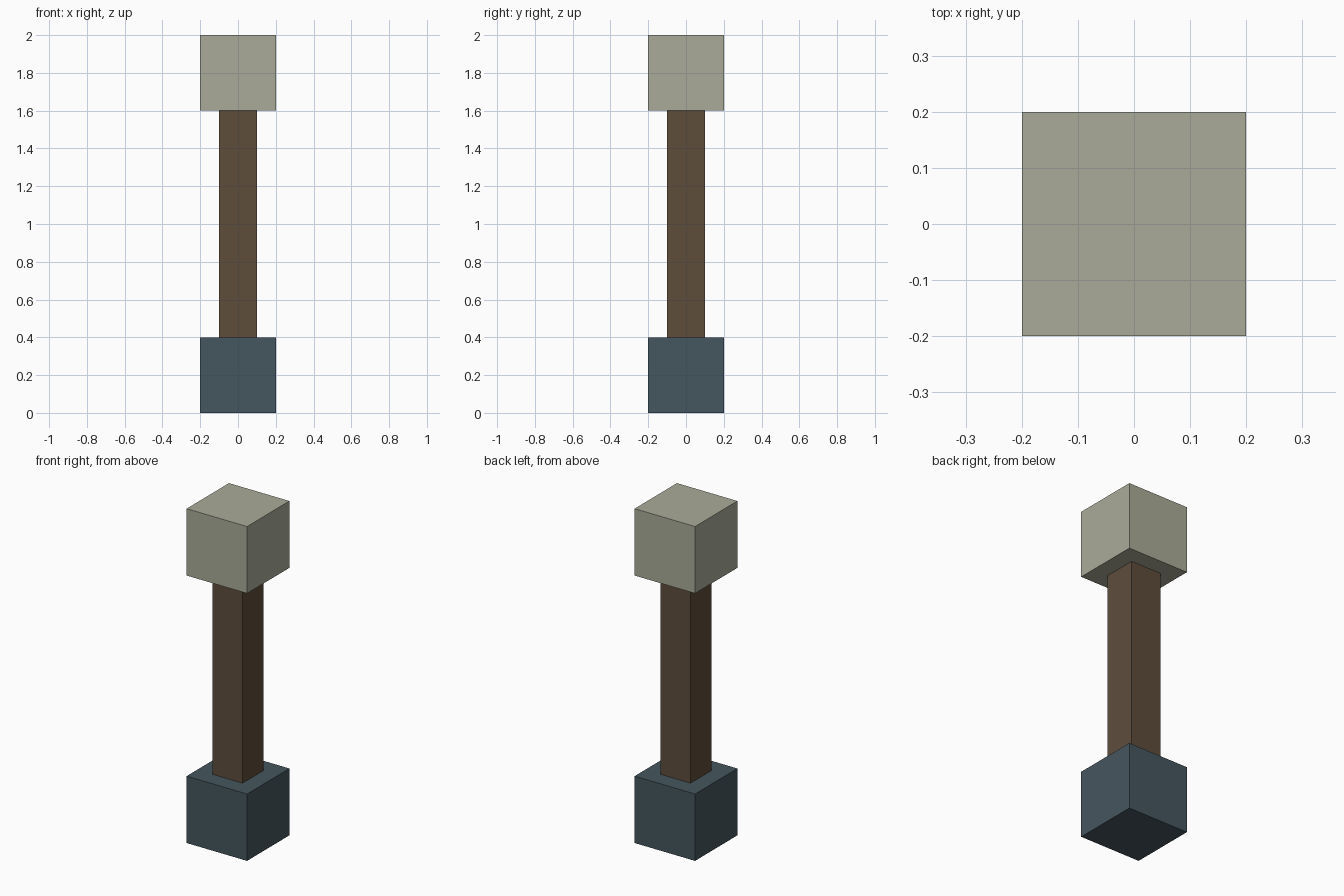
import bpy

if "Cube" in bpy.data.objects:
    bpy.data.objects.remove(bpy.data.objects["Cube"])


def material(name, rgb):
    m = bpy.data.materials.new(name)
    m.diffuse_color = (*rgb, 1.0)
    m.use_nodes = True
    m.node_tree.nodes["Principled BSDF"].inputs["Base Color"].default_value = m.diffuse_color
    return m


def block(name, width, z0, z1, mat):
    """Square block centred on the z axis, spanning z0 to z1."""
    bpy.ops.mesh.primitive_cube_add(size=1, location=(0, 0, (z0 + z1) / 2))
    ob = bpy.context.object
    ob.name = name
    ob.scale = (width, width, z1 - z0)
    bpy.ops.object.transform_apply(location=False, rotation=False, scale=True)
    ob.data.materials.append(mat)
    return ob


slate = material("slate blue", (0.0595, 0.0931, 0.112))
brown = material("wood brown", (0.112, 0.0742, 0.0437))
stone = material("pale stone", (0.402, 0.407, 0.314))

# Base, shaft and top block stacked on one another
block("base_block", 0.4, 0.0, 0.4, slate)
block("shaft", 0.2, 0.4, 1.6, brown)
block("top_block", 0.4, 1.6, 2.0, stone)
